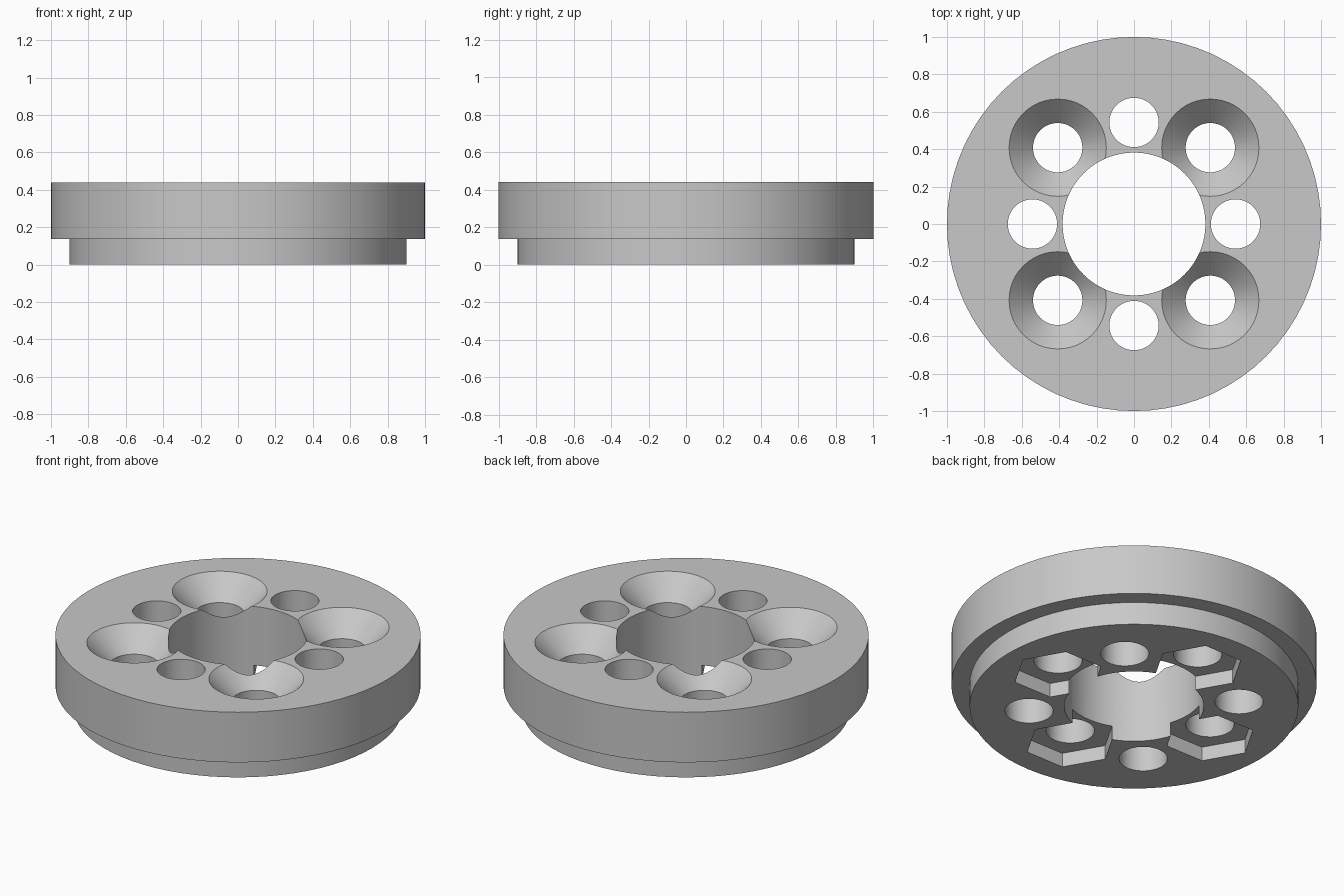
import bpy, bmesh
from math import cos, sin, pi

if "Cube" in bpy.data.objects:
    bpy.data.objects.remove(bpy.data.objects["Cube"], do_unlink=True)

HEIGHT = 0.44
STEP = 0.137
HOLE = 0.132
BOLT_X = 0.408      # countersunk holes, on the diagonals
NUT_X = 0.543       # nut holes, on the axes

grey = bpy.data.materials.new("plain_grey")
grey.use_nodes = True
colour = (0.58, 0.58, 0.58, 1)
grey.diffuse_color = colour
grey.node_tree.nodes["Principled BSDF"].inputs["Base Color"].default_value = colour


def lathe(name, profile, sides, x=0, y=0):
    """Closed solid of revolution from (radius, height) points, bottom to top."""
    bm = bmesh.new()
    rings = []
    for r, z in profile:
        rings.append([bm.verts.new((x + r * cos(2 * pi * i / sides),
                                    y + r * sin(2 * pi * i / sides), z))
                      for i in range(sides)])
    for low, high in zip(rings, rings[1:]):
        for i in range(sides):
            j = (i + 1) % sides
            bm.faces.new((low[i], low[j], high[j], high[i]))
    bm.faces.new(rings[0][::-1])
    bm.faces.new(rings[-1])
    mesh = bpy.data.meshes.new(name)
    bm.to_mesh(mesh)
    bm.free()
    obj = bpy.data.objects.new(name, mesh)
    bpy.context.collection.objects.link(obj)
    return obj


# Stepped disc
body = lathe("stepped_flange", [(0.9, 0), (0.9, STEP), (1, STEP), (1, HEIGHT)], 72)
body.data.materials.append(grey)

# Central bore
cutters = [lathe("bore_cutter", [(0.382, -0.1), (0.382, 0.6)], 64)]

# Countersunk through holes on the diagonals
countersink = [(HOLE, -0.1), (HOLE, HEIGHT - 0.13), (0.26, HEIGHT), (0.28, HEIGHT + 0.02)]
for sx in (-1, 1):
    for sy in (-1, 1):
        cutters.append(lathe("countersink_cutter", countersink, 48, sx * BOLT_X, sy * BOLT_X))

# Straight holes on the axes, each with a hexagonal nut pocket underneath
for dx, dy in ((1, 0), (0, 1), (-1, 0), (0, -1)):
    x, y = dx * NUT_X, dy * NUT_X
    cutters.append(lathe("hole_cutter", [(HOLE, -0.1), (HOLE, 0.6)], 48, x, y))
    cutters.append(lathe("nut_pocket_cutter", [(0.25, -0.1), (0.25, 0.085)], 6, x, y))

# Cut everything out, then remove the cutters
bpy.ops.object.select_all(action="DESELECT")
body.select_set(True)
bpy.context.view_layer.objects.active = body
for cutter in cutters:
    cutter.hide_render = True
    cut = body.modifiers.new("cut", "BOOLEAN")
    cut.operation = "DIFFERENCE"
    cut.solver = "EXACT"
    cut.object = cutter
    bpy.ops.object.modifier_apply(modifier=cut.name)
    bpy.data.objects.remove(cutter, do_unlink=True)

bpy.ops.object.shade_smooth_by_angle(angle=pi / 6)
